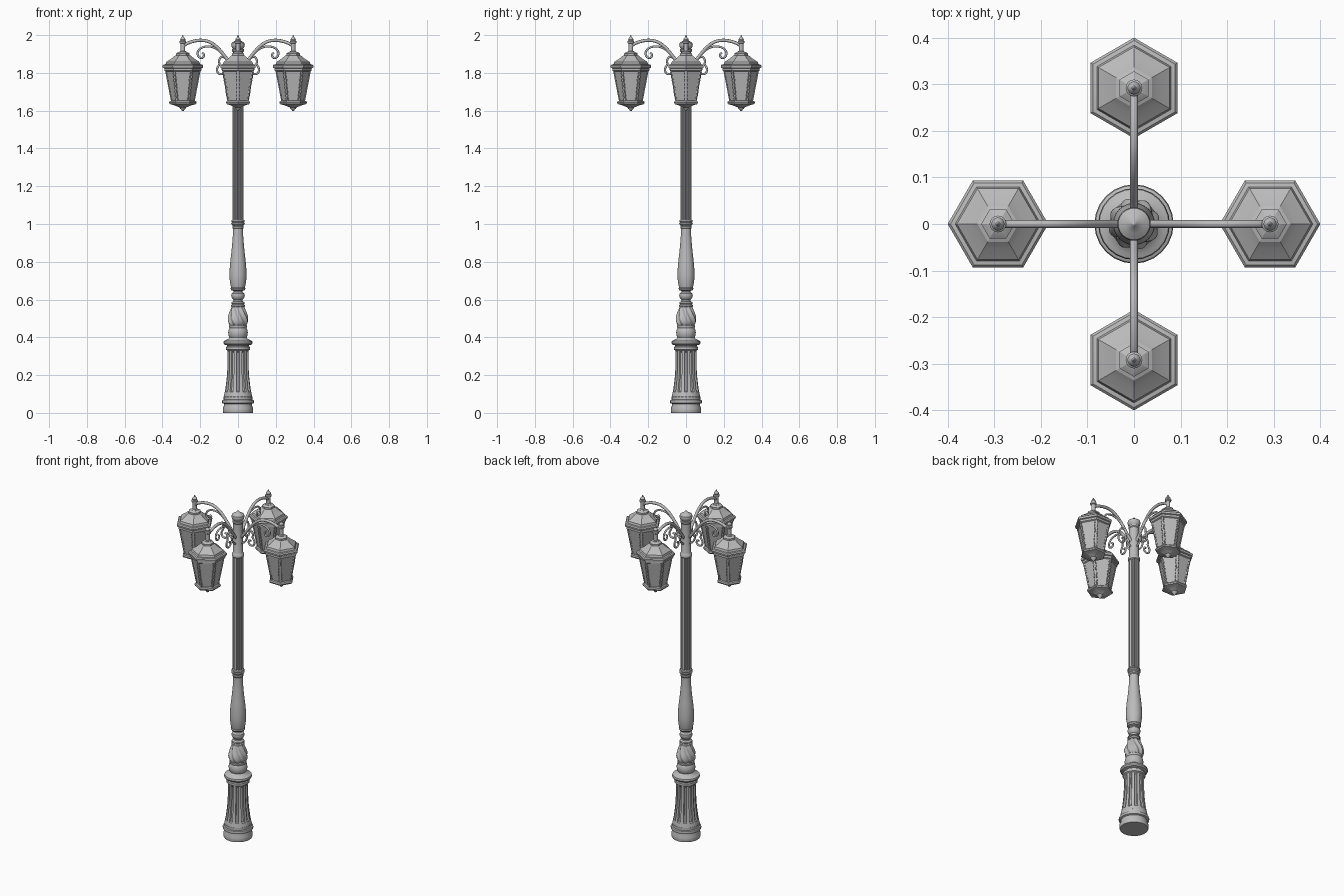
import bpy, bmesh, math
from mathutils import Matrix, Vector

cube = bpy.data.objects.get("Cube")
if cube:
    bpy.data.objects.remove(cube, do_unlink=True)

metal = bpy.data.materials.new("grey_metal")
metal.use_nodes = True
metal.diffuse_color = (0.5, 0.5, 0.5, 1)
metal.node_tree.nodes["Principled BSDF"].inputs["Base Color"].default_value = (0.5, 0.5, 0.5, 1)


def add_object(name, mesh, turn=0):
    ob = bpy.data.objects.new(name, mesh)
    ob.rotation_euler.z = turn
    bpy.context.collection.objects.link(ob)
    return ob


def finish(name, bm, angle=35):
    """Turn a bmesh into a shaded mesh with the metal material."""
    bmesh.ops.recalc_face_normals(bm, faces=bm.faces)
    mesh = bpy.data.meshes.new(name)
    bm.to_mesh(mesh)
    bm.free()
    mesh.materials.append(metal)
    mesh.shade_smooth()
    mesh.set_sharp_from_angle(angle=math.radians(angle))
    return mesh


def lathe(name, profile, sides=24, x=0, shape=None, angle=35):
    """Spin (radius, height) points; shape(angle, z) scales the radius."""
    bm = bmesh.new()
    rings = []
    for r, z in profile:
        ring = []
        for i in range(sides):
            a = math.tau * i / sides
            rr = r * (shape(a, z) if shape else 1)
            ring.append(bm.verts.new((x + rr * math.cos(a), rr * math.sin(a), z)))
        rings.append(ring)
    for low, high in zip(rings, rings[1:]):
        for i in range(sides):
            j = (i + 1) % sides
            bm.faces.new((low[i], low[j], high[j], high[i]))
    bm.faces.new(rings[0][::-1])
    bm.faces.new(rings[-1])
    return finish(name, bm, angle)


def resample(points, steps):
    """Smoothly interpolate a coarse profile."""
    out = []
    for k in range(len(points) - 1):
        p = [Vector(points[min(max(k + d, 0), len(points) - 1)]) for d in (-1, 0, 1, 2)]
        for s in range(steps):
            t = s / steps
            out.append(0.5 * (2 * p[1] + (p[2] - p[0]) * t
                              + (2 * p[0] - 5 * p[1] + 4 * p[2] - p[3]) * t * t
                              + (3 * p[1] - p[0] - 3 * p[2] + p[3]) * t ** 3))
    return out + [Vector(points[-1])]


def tube(name, points, radius):
    """Round bar along a path in the xz plane."""
    path = resample(points, 6)
    bm = bmesh.new()
    sides, rings = 10, []
    for k, p in enumerate(path):
        d = (path[min(k + 1, len(path) - 1)] - path[max(k - 1, 0)]).normalized()
        ring = []
        for i in range(sides):
            a = math.tau * i / sides
            c, s = radius * math.cos(a), radius * math.sin(a)
            ring.append(bm.verts.new((p.x - d.y * c, s, p.y + d.x * c)))
        rings.append(ring)
    for low, high in zip(rings, rings[1:]):
        for i in range(sides):
            j = (i + 1) % sides
            bm.faces.new((low[i], low[j], high[j], high[i]))
    bm.faces.new(rings[0])
    bm.faces.new(rings[-1])
    return finish(name, bm, 50)


# Round foot of the post
add_object("foot", lathe("foot", [
    (.078, 0), (.08, .005), (.08, .025), (.074, .04), (.074, .048), (.083, .052),
    (.085, .06), (.083, .067), (.076, .07), (.076, .085), (.07, .09)]))


# Flared pedestal with vertical slots
def slots(a, z):
    inside = .11 < z < .325
    return .87 if inside and math.cos(12 * a) > .35 else 1


pedestal_outline = resample([(.075, .085), (.067, .13), (.059, .2), (.056, .27), (.057, .34)], 8)
add_object("pedestal", lathe("pedestal", pedestal_outline, 144, 0, slots))

# Stacked mouldings above the pedestal
add_object("pedestal_cap", lathe("pedestal_cap", [
    (.057, .33), (.064, .335), (.064, .348), (.058, .352), (.058, .358), (.073, .362),
    (.077, .37), (.075, .38), (.066, .384), (.05, .392), (.045, .4), (.05, .41),
    (.052, .425), (.05, .44), (.045, .45), (.047, .455), (.047, .462), (.042, .466)]))


# Twisted vase
def twist(a, z):
    return 1 + .09 * math.cos(8 * (a + 9 * z))


add_object("twisted_vase", lathe("twisted_vase", resample(
    [(.04, .46), (.05, .48), (.05, .505), (.041, .535), (.03, .565)], 5), 96, 0, twist))

# Neck knot and baluster
add_object("neck_knot", lathe("neck_knot", [
    (.03, .56), (.036, .563), (.036, .572), (.03, .576), (.036, .58), (.034, .586),
    (.024, .592), (.024, .6), (.032, .608), (.036, .62), (.034, .632), (.024, .64),
    (.024, .646), (.036, .65), (.04, .658), (.036, .666)]))
add_object("baluster", lathe("baluster", resample(
    [(.036, .66), (.042, .69), (.045, .73), (.042, .79), (.034, .86), (.028, .93),
     (.026, .985)], 4)))
add_object("shaft_collar", lathe("shaft_collar", [
    (.026, .975), (.03, .98), (.03, .988), (.027, .992), (.035, .998), (.036, 1.005),
    (.032, 1.009), (.036, 1.013), (.034, 1.02), (.028, 1.024)]))


# Fluted shaft
def flutes(a, z):
    return 1 - .2 * max(0, math.cos(12 * a)) ** .5


add_object("fluted_shaft", lathe("fluted_shaft", [(.03, 1.015), (.03, 1.72)], 120, 0, flutes))

# Plain upper post and its cap
add_object("upper_post", lathe("upper_post", [
    (.03, 1.705), (.034, 1.71), (.034, 1.722), (.03, 1.728), (.027, 1.735), (.027, 1.91),
    (.031, 1.915), (.031, 1.925), (.027, 1.928), (.034, 1.938), (.036, 1.948),
    (.034, 1.958), (.02, 1.968), (.008, 1.975), (.004, 1.982), (.001, 1.984)]))

# Lantern parts, made once around the +x arm
REACH = .292
lantern_meshes = {
    "lantern_roof": lathe("lantern_roof", [
        (.09, 1.808), (.098, 1.812), (.098, 1.824), (.106, 1.827), (.108, 1.838),
        (.102, 1.844), (.092, 1.846), (.088, 1.858), (.06, 1.876), (.044, 1.89), (.036, 1.893),
        (.036, 1.903), (.028, 1.908), (.018, 1.912)], 6, REACH, angle=20),
    "lantern_panes": lathe("lantern_panes", [(.059, 1.645), (.091, 1.812)], 6, REACH, angle=20),
    "lantern_base": lathe("lantern_base", [
        (.018, 1.617), (.032, 1.623), (.05, 1.63), (.07, 1.635), (.073, 1.642),
        (.07, 1.65), (.06, 1.653)], 6, REACH, angle=20),
    "lantern_pendant": lathe("lantern_pendant", [
        (.001, 1.597), (.006, 1.6), (.009, 1.606), (.015, 1.611), (.018, 1.618),
        (.016, 1.624)], 16, REACH),
    "lantern_finial": lathe("lantern_finial", [
        (.018, 1.905), (.018, 1.913), (.012, 1.917), (.012, 1.955), (.018, 1.959),
        (.018, 1.967), (.013, 1.971), (.014, 1.978), (.01, 1.985), (.005, 1.99),
        (.004, 1.996), (.001, 2)], 16, REACH),
}

# Lantern corner bars with small notched ornaments
bm = bmesh.new()
for i in range(6):
    around = Matrix.Translation((REACH, 0, 0)) @ Matrix.Rotation(i * math.pi / 3, 4, 'Z')
    lean = math.atan2(.032, .167)
    bar = around @ Matrix.Translation((.075, 0, 1.729)) @ Matrix.Rotation(lean, 4, 'Y')
    bmesh.ops.create_cube(bm, size=1, matrix=bar @ Matrix.Diagonal((.006, .008, .168, 1)))
    for k in range(8):
        for side in (-1, 1):
            spot = bar @ Matrix.Translation((-.002, side * .006, (k - 3.5) * .02))
            tilt = Matrix.Rotation(-side * math.pi / 6, 4, 'Z')
            bmesh.ops.create_cube(bm, size=1, matrix=spot @ tilt @ Matrix.Diagonal((.004, .008, .01, 1)))
lantern_meshes["lantern_bars"] = finish("lantern_bars", bm)

# Arm and its scrolls
lantern_meshes["arm"] = tube("arm", [
    (.02, 1.825), (.045, 1.855), (.075, 1.895), (.115, 1.94), (.16, 1.967), (.21, 1.972),
    (.26, 1.96), (.292, 1.942)], .0085)
lantern_meshes["upper_scroll"] = tube("upper_scroll", [
    (.08, 1.895), (.115, 1.928), (.155, 1.94), (.195, 1.932), (.214, 1.908), (.207, 1.884),
    (.188, 1.88), (.18, 1.896), (.19, 1.907)], .0055)
lantern_meshes["lower_scroll"] = tube("lower_scroll", [
    (.065, 1.88), (.088, 1.884), (.1, 1.866), (.099, 1.845), (.11, 1.825), (.108, 1.803),
    (.09, 1.793), (.073, 1.803), (.075, 1.82), (.087, 1.822)], .0055)
lantern_meshes["post_scroll"] = tube("post_scroll", [
    (.022, 1.79), (.04, 1.8), (.056, 1.82), (.06, 1.845), (.05, 1.862)], .0055)

# Repeat the arm and lantern on four sides
for n, side in enumerate(("left", "back", "right", "front")):
    for part, mesh in lantern_meshes.items():
        add_object(side + "_" + part, mesh, n * math.pi / 2)
